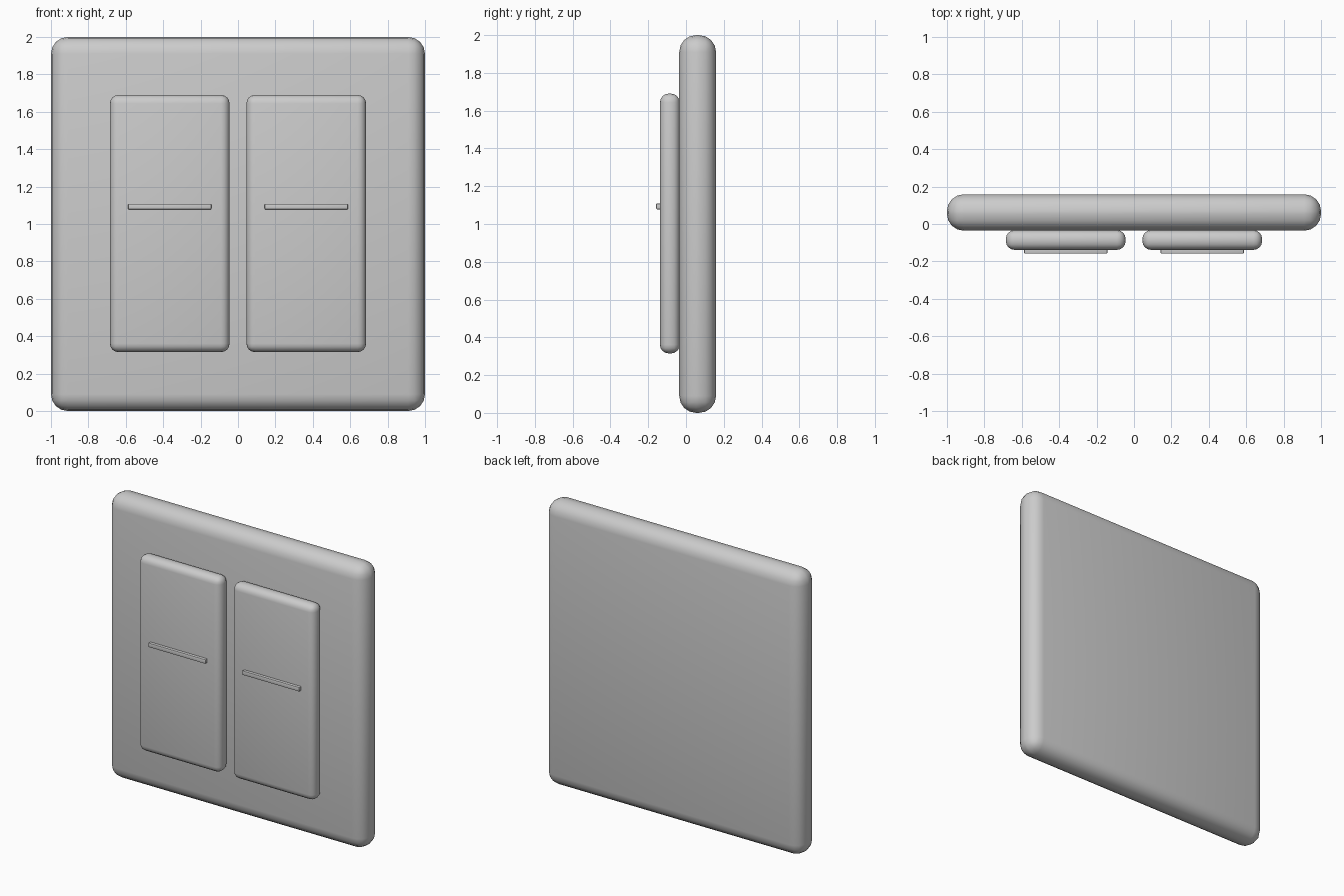
import bpy

if "Cube" in bpy.data.objects:
    bpy.data.objects.remove(bpy.data.objects["Cube"])


def rounded_box(name, x, y, z, radius, segments):
    """Box spanning the given (min, max) ranges, with rounded edges."""
    spans = (x, y, z)
    bpy.ops.mesh.primitive_cube_add(size=1, location=[(a + b) / 2 for a, b in spans])
    obj = bpy.context.object
    obj.name = name
    obj.scale = [b - a for a, b in spans]
    bpy.ops.object.transform_apply(location=False, rotation=False, scale=True)
    bevel = obj.modifiers.new("rounded_edges", 'BEVEL')
    bevel.width = radius
    bevel.segments = segments
    bevel.limit_method = 'NONE'
    bpy.ops.object.modifier_apply(modifier=bevel.name)
    bpy.ops.object.shade_smooth_by_angle()
    return obj


# Wall plate
rounded_box("wall_plate", (-1, 1), (-0.036, 0.159), (0, 2), 0.09, 4)

# Two rocker switches, each with a raised indicator bar
for side, cx in (("left", -0.365), ("right", 0.365)):
    rounded_box(side + "_rocker", (cx - 0.32, cx + 0.32), (-0.138, -0.033),
                (0.315, 1.69), 0.046, 4)
    rounded_box(side + "_indicator_bar", (cx - 0.222, cx + 0.222), (-0.158, -0.122),
                (1.078, 1.108), 0.004, 2)
